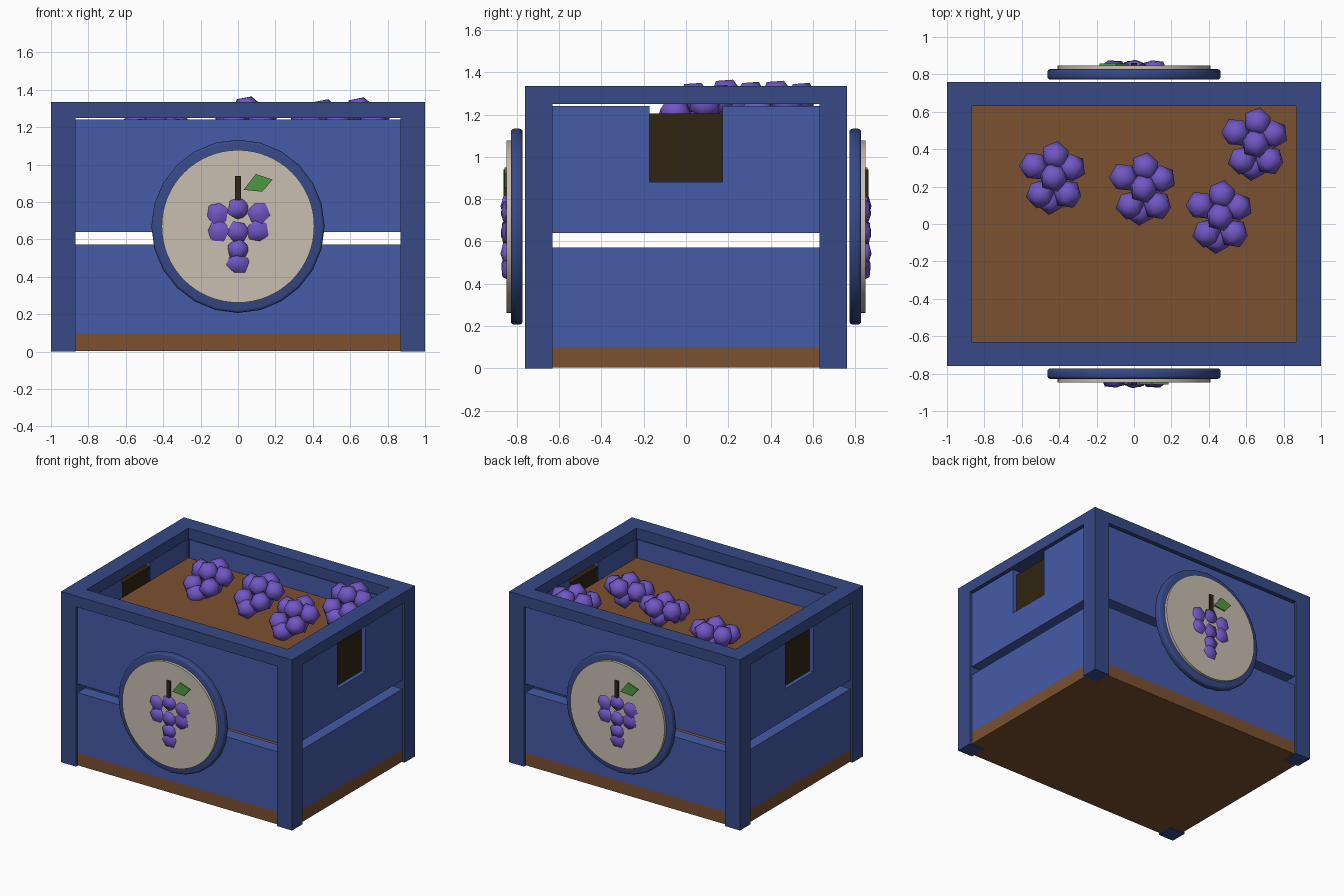
import bpy, bmesh, math
from mathutils import Matrix, Vector

default = bpy.data.objects.get("Cube")
if default:
    bpy.data.objects.remove(default, do_unlink=True)


def material(name, rgb):
    m = bpy.data.materials.new(name)
    m.use_nodes = True
    col = (*rgb, 1)
    m.diffuse_color = col
    m.node_tree.nodes["Principled BSDF"].inputs["Base Color"].default_value = col
    return m


NAVY = material("navy frame", (.038, .067, .24))
BLUE = material("blue panel", (.06, .103, .39))
BROWN = material("brown wood", (.198, .082, .03))
CREAM = material("cream", (.58, .51, .44))
PURPLE = material("grape purple", (.165, .095, .56))
GREEN = material("leaf green", (.075, .31, .05))
DARK = material("dark brown", (.03, .018, .006))


def finish(name, bm, mat, smooth=None):
    bmesh.ops.recalc_face_normals(bm, faces=bm.faces)
    me = bpy.data.meshes.new(name)
    bm.to_mesh(me)
    bm.free()
    me.materials.append(mat)
    ob = bpy.data.objects.new(name, me)
    bpy.context.collection.objects.link(ob)
    if smooth:
        bpy.ops.object.select_all(action='DESELECT')
        ob.select_set(True)
        bpy.context.view_layer.objects.active = ob
        bpy.ops.object.shade_smooth_by_angle(angle=math.radians(smooth))
    return ob


def box(name, lo, hi, mat):
    lo, hi = Vector(lo), Vector(hi)
    bm = bmesh.new()
    bmesh.ops.create_cube(bm, size=1, matrix=Matrix.Translation((lo + hi) / 2)
                          @ Matrix.Diagonal((*(hi - lo), 1)))
    return finish(name, bm, mat)


def prism(name, outline, to_3d, a, b, mat):
    """Extrude a 2D outline from depth a to depth b."""
    bm = bmesh.new()
    ends = [[bm.verts.new(to_3d(u, v, d)) for u, v in outline] for d in (a, b)]
    for end in ends:
        bm.faces.new(end)
    n = len(outline)
    for i in range(n):
        j = (i + 1) % n
        bm.faces.new((ends[0][i], ends[0][j], ends[1][j], ends[1][i]))
    return finish(name, bm, mat)


# Main dimensions
X, Y, TOP, W = 1.0, .76, 1.335, .13
RAIL = 1.25                      # underside of the top frame
XI, YI = X - W, Y - W            # inner edges of the posts
XP, YP, T = .982, .742, .1       # panel outer faces and thickness
LOW, MID, HIGH = (.1, .572), .64, 1.24
SIDES = ((1, "left"), (-1, "right"))
ENDS = ((-1, "front"), (1, "back"))

# Corner posts
for sx, side in SIDES:
    for sy, end in ENDS:
        xs, ys = sorted((sx * X, sx * XI)), sorted((sy * Y, sy * YI))
        box(f"{end}_{side}_post", (xs[0], ys[0], 0), (xs[1], ys[1], RAIL), NAVY)

# Top frame: a rectangular ring
bm = bmesh.new()
corners = ((1, 1), (-1, 1), (-1, -1), (1, -1))
loops = [[bm.verts.new((sx * x, sy * y, z)) for sx, sy in corners]
         for x, y, z in ((X, Y, RAIL), (X, Y, TOP), (XI, YI, TOP), (XI, YI, RAIL))]
for k in range(4):
    a, b = loops[k], loops[(k + 1) % 4]
    for i in range(4):
        j = (i + 1) % 4
        bm.faces.new((a[i], a[j], b[j], b[i]))
finish("top_frame", bm, NAVY)

# Floor and the raised inner tray
box("floor", (-XP, -YP, .004), (XP, YP, .1), BROWN)
box("inner_tray", (-XI - .005, -YI - .005, 1.06), (XI + .005, YI + .005, 1.1), BROWN)

# Front and back panels
for sy, end in ENDS:
    ys = sorted((sy * YP, sy * (YP - T)))
    for part, (z0, z1) in (("lower", LOW), ("upper", (MID, HIGH))):
        box(f"{end}_{part}_panel", (-XI, ys[0], z0), (XI, ys[1], z1), BLUE)

# Side panels, the upper one notched for the handle
H, NOTCH = .172, .88
notched = [(-YI, MID), (YI, MID), (YI, HIGH), (H, HIGH), (H, NOTCH),
           (-H, NOTCH), (-H, HIGH), (-YI, HIGH)]
for sx, side in SIDES:
    xs = sorted((sx * XP, sx * (XP - T)))
    box(f"{side}_lower_panel", (xs[0], -YI, LOW[0]), (xs[1], YI, LOW[1]), BLUE)
    prism(f"{side}_upper_panel", notched, lambda u, v, d: (d, u, v), *xs, BLUE)
    xs = sorted((sx * .885, sx * .95))
    box(f"{side}_handle_plate", (xs[0], -H, NOTCH), (xs[1], H, 1.205), DARK)


def disc(name, radius, y0, y1, segments, mat, s, bevel=0):
    bm = bmesh.new()
    m = Matrix.Translation((0, s * (y0 + y1) / 2, .67)) @ Matrix.Rotation(math.pi / 2, 4, 'X')
    bmesh.ops.create_cone(bm, cap_ends=True, segments=segments, radius1=radius,
                          radius2=radius, depth=y1 - y0, matrix=m)
    if bevel:
        rims = [e for e in bm.edges if any(len(f.verts) > 4 for f in e.link_faces)]
        bmesh.ops.bevel(bm, geom=rims, offset=bevel, segments=3, profile=.5,
                        affect='EDGES')
    finish(name, bm, mat, 40)


def grapes(name, spots, radius, squash, place):
    """Join faceted berries at the given spots into one bunch."""
    bm = bmesh.new()
    for i, spot in enumerate(spots):
        turn = Matrix.Rotation(.65 * i, 4, 'Z') @ Matrix.Rotation(.65, 4, 'X')
        bmesh.ops.create_icosphere(bm, subdivisions=1, radius=radius,
                                   matrix=place @ Matrix.Translation(spot)
                                   @ Matrix.Diagonal((1, squash, 1, 1)) @ turn)
    finish(name, bm, PURPLE, 60)


# Round emblem on the front and back
bunch = [(-.11, .74), (0, .765), (.11, .74), (-.105, .645), (0, .64), (.105, .645),
         (0, .545), (0, .475)]
leaf = [(.03, .865), (.095, .95), (.185, .92), (.13, .855)]
for s, end in ENDS:
    disc(f"{end}_emblem_rim", .463, .772, .828, 24, NAVY, s, .016)
    disc(f"{end}_emblem_face", .408, .78, .848, 64, CREAM, s)
    spin = Matrix.Rotation(0 if s < 0 else math.pi, 4, 'Z')
    grapes(f"{end}_emblem_grapes", [(x, -.848, z) for x, z in bunch], .064, .45, spin)
    prism(f"{end}_emblem_leaf", leaf, lambda u, v, d: (-s * u, s * d, v), .84, .857, GREEN)
    stem = [(-.015, .81), (.015, .81), (.015, .94), (-.015, .94)]
    prism(f"{end}_emblem_stem", stem, lambda u, v, d: (-s * u, s * d, v), .84, .862, DARK)

# Loose bunches lying in the tray
berries = [(0, 0, .13), (.01, .115, .12), (-.105, .06, .1), (.095, .05, .1),
           (-.07, -.09, .05), (.075, -.09, .06), (-.02, -.12, 0), (.02, .04, .02)]
for i, place in enumerate(((-.43, .25, 1.125), (.05, .19, 1.165),
                           (.46, .04, 1.15), (.65, .43, 1.16))):
    grapes(f"grape_bunch_{i + 1}", berries, .08, 1, Matrix.Translation(place))
